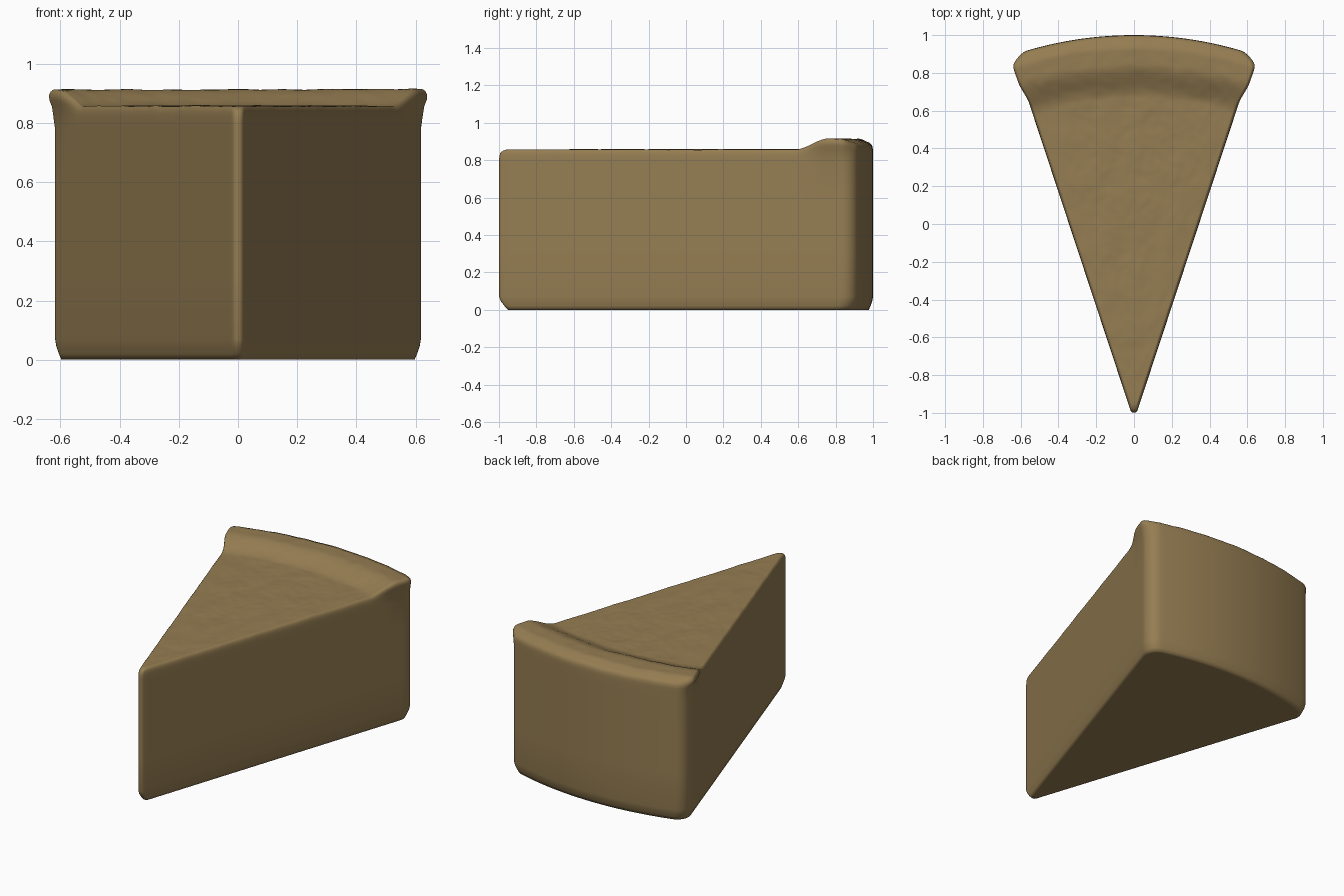
import bpy, math
from mathutils import Vector, noise

if "Cube" in bpy.data.objects:
    bpy.data.objects.remove(bpy.data.objects["Cube"])

K = 0.33                       # side slope of the wedge
A = math.atan(K)
CENTRE = (0.0, 0.3)


def smooth(a, b, t):
    t = min(1, max(0, (t - a) / (b - a)))
    return t * t * (3 - 2 * t)


def outline(d):
    """Rounded wedge outline inset by d: tip arc, straight side, corner, curved back."""
    apex, rt, rc = -1.043 + d / math.sin(A), 0.02, 0.08
    R = 2 - 1.5 * d
    tc = apex + rt / math.sin(A)
    half = [(rt * math.cos(t), tc + rt * math.sin(t))
            for t in [-math.pi / 2 + (math.pi / 2 - A) * i / 5 for i in range(6)]]
    # corner centre: rc inside the side line and rc inside the back arc
    lo, hi = 0.0, 1.0
    for _ in range(50):
        y = (lo + hi) / 2
        x = K * (y - apex) - rc / math.cos(A)
        if math.hypot(x, y + 1) < R - rc:
            lo = y
        else:
            hi = y
    end = math.atan2(y + 1, x)
    corner = [(x + rc * math.cos(t), y + rc * math.sin(t))
              for t in [-A + (end + A) * i / 10 for i in range(11)]]
    p, q = half[-1], corner[0]
    half += [(p[0] + (q[0] - p[0]) * i / 70, p[1] + (q[1] - p[1]) * i / 70) for i in range(1, 70)]
    half += corner
    half += [(R * math.cos(t), -1 + R * math.sin(t))
             for t in [end + (math.pi / 2 - end) * i / 20 for i in range(1, 21)]]
    return half + [(-a, b) for a, b in half[-2:0:-1]]


def height(x, y):
    """Top surface: nearly flat filling, raised rim at the back, fine ripples."""
    r = math.hypot(x, y + 1)
    h = 0.857 + 0.056 * smooth(1.67, 1.85, r) - 0.024 * smooth(1.92, 2.0, r)
    n = noise.noise(Vector((9 * x - 4 * y, 7 * y + 5 * x, 0.5)))
    n += 0.5 * noise.noise(Vector((22 * x, 22 * y, 3.0)))
    return h + 0.0035 * n


def bulge(x, y, z):
    """Rim swells sideways near the top."""
    r = math.hypot(x, y + 1)
    b = smooth(1.70, 1.85, r) * (1 - 0.8 * smooth(1.93, 2.01, r)) * smooth(0.82, 0.895, z)
    return (x * (1 + 0.04 * b), y, z)


rings = []
# underside and walls
base = outline(0.018)
for s in (0.5, 0.98):
    rings.append([(x * s, CENTRE[1] + (y - CENTRE[1]) * s, 0) for x, y in base])
for z, d in ((0, 0.015), (0.02, 0.009), (0.045, 0.003), (0.07, 0), (0.3, 0), (0.6, 0), (0.78, 0)):
    rings.append([(x, y, z) for x, y in outline(d)])
# rounded top edge that follows the rim height
for drop, d in ((0.055, 0), (0.035, 0.0005), (0.018, 0.002), (0.007, 0.006), (0.001, 0.012)):
    rings.append([bulge(x, y, height(x, y) - drop) for x, y in outline(d)])
# top surface as shrinking rings
top = outline(0.014)
STEPS = 70
for j in range(STEPS):
    s = 1 - j / STEPS
    ring = []
    for x, y in top:
        px, py = x * s, CENTRE[1] + (y - CENTRE[1]) * s
        ring.append(bulge(px, py, height(px, py)))
    rings.append(ring)

n = len(top)
verts = [v for ring in rings for v in ring]
faces = []
for k in range(len(rings) - 1):
    for i in range(n):
        j = (i + 1) % n
        faces.append((k * n + i, k * n + j, (k + 1) * n + j, (k + 1) * n + i))
bottom, crown = len(verts), len(verts) + 1
verts += [(0, CENTRE[1], 0), (0, CENTRE[1], height(*CENTRE))]
last = (len(rings) - 1) * n
for i in range(n):
    j = (i + 1) % n
    faces.append((bottom, j, i))
    faces.append((crown, last + i, last + j))

mesh = bpy.data.meshes.new("pie_slice")
mesh.from_pydata(verts, [], faces)
mesh.update()
slice_obj = bpy.data.objects.new("pie_slice", mesh)
bpy.context.collection.objects.link(slice_obj)
for p in mesh.polygons:
    p.use_smooth = True

# single baked brown
mat = bpy.data.materials.new("baked_brown")
mat.diffuse_color = (0.30, 0.205, 0.085, 1)
mat.use_nodes = True
mat.node_tree.nodes["Principled BSDF"].inputs["Base Color"].default_value = mat.diffuse_color
mesh.materials.append(mat)
